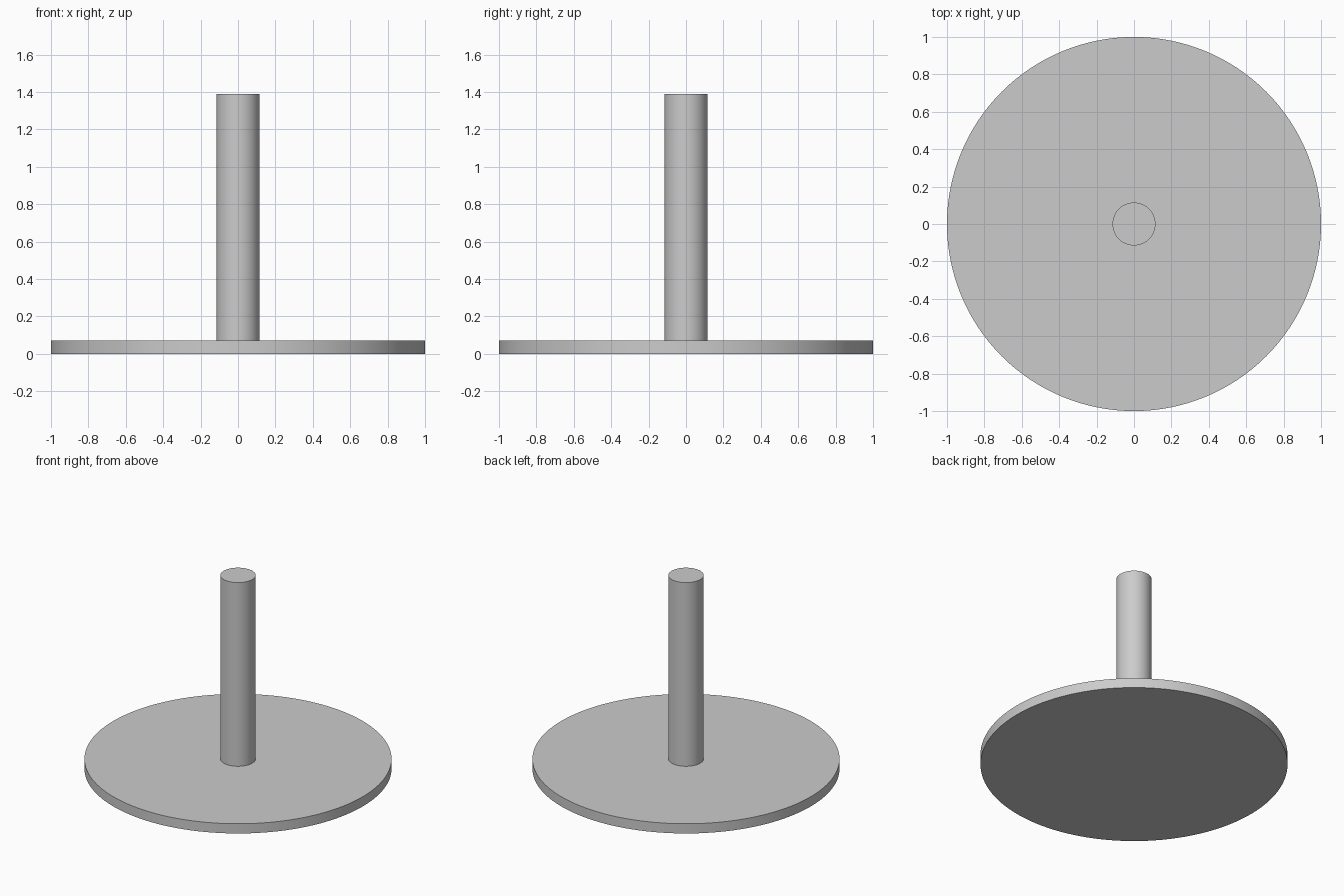
import bpy
import math

cube = bpy.data.objects.get("Cube")
if cube:
    bpy.data.objects.remove(cube, do_unlink=True)

# Single grey finish
COLOUR = (0.6, 0.6, 0.6, 1.0)
grey = bpy.data.materials.new("plain grey")
grey.use_nodes = True
grey.diffuse_color = COLOUR
grey.node_tree.nodes["Principled BSDF"].inputs["Base Color"].default_value = COLOUR


def upright_cylinder(name, radius, bottom, top, sides):
    bpy.ops.mesh.primitive_cylinder_add(
        vertices=sides, radius=radius, depth=top - bottom,
        location=(0, 0, (bottom + top) / 2))
    obj = bpy.context.object
    obj.name = name
    obj.data.materials.append(grey)
    bpy.ops.object.shade_smooth_by_angle(angle=math.radians(30))
    return obj


BASE_TOP = 0.07

# Flat round base
upright_cylinder("base_disc", 1.0, 0.0, BASE_TOP, 128)

# Central post standing on the base
upright_cylinder("post", 0.115, BASE_TOP, 1.39, 64)
